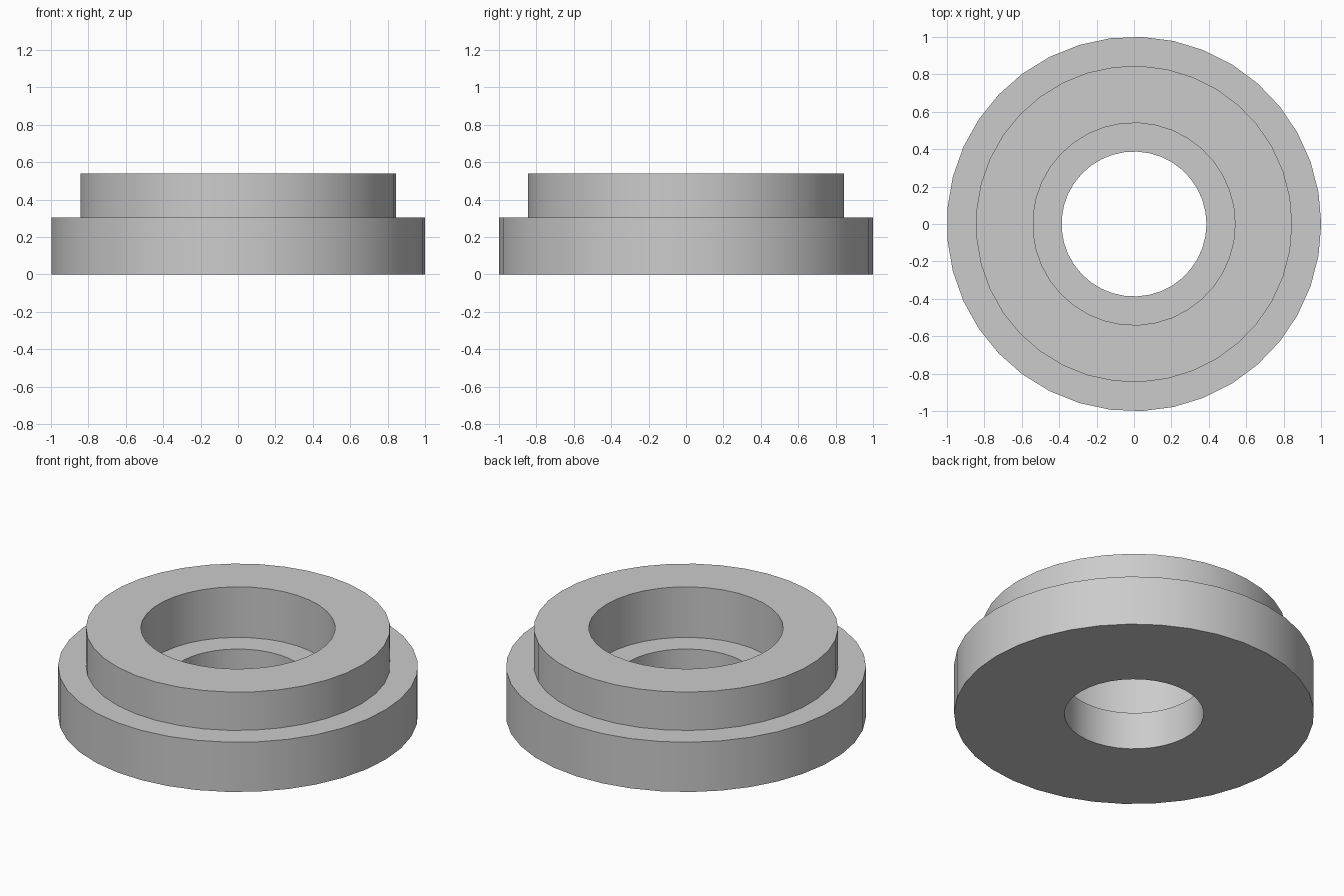
import bpy
import bmesh
import math
from mathutils import Matrix

cube = bpy.data.objects.get("Cube")
if cube:
    bpy.data.objects.remove(cube, do_unlink=True)

SIDES = 37
FLANGE_R, COLLAR_R, COUNTERBORE_R, BORE_R = 1.0, 0.845, 0.54, 0.387
FLANGE_Z, COLLAR_Z, LEDGE_Z = 0.305, 0.54, 0.23

grey = bpy.data.materials.new("plain grey")
grey.use_nodes = True
colour = (0.6, 0.6, 0.6, 1)
grey.diffuse_color = colour
grey.node_tree.nodes["Principled BSDF"].inputs["Base Color"].default_value = colour

# Closed cross-section: flange, raised collar, counterbore, through bore
profile = [
    (BORE_R, 0), (FLANGE_R, 0),
    (FLANGE_R, FLANGE_Z), (COLLAR_R, FLANGE_Z),
    (COLLAR_R, COLLAR_Z), (COUNTERBORE_R, COLLAR_Z),
    (COUNTERBORE_R, LEDGE_Z), (BORE_R, LEDGE_Z),
]

# Turn the cross-section around the vertical axis
bm = bmesh.new()
rings = []
for i in range(SIDES):
    turn = Matrix.Rotation(math.tau * i / SIDES, 3, 'Z')
    rings.append([bm.verts.new(turn @ bm.verts.new((r, 0, z)).co) for r, z in profile])
bmesh.ops.delete(bm, geom=[v for v in bm.verts if v not in {w for ring in rings for w in ring}], context='VERTS')
for i, ring in enumerate(rings):
    following = rings[(i + 1) % SIDES]
    for j in range(len(profile)):
        k = (j + 1) % len(profile)
        bm.faces.new((ring[j], following[j], following[k], ring[k]))
bmesh.ops.recalc_face_normals(bm, faces=bm.faces)

mesh = bpy.data.meshes.new("stepped_flange_ring")
bm.to_mesh(mesh)
bm.free()
mesh.materials.append(grey)
ring_object = bpy.data.objects.new("stepped_flange_ring", mesh)
bpy.context.collection.objects.link(ring_object)

# Smooth curved walls with crisp rims
bpy.ops.object.select_all(action='DESELECT')
ring_object.select_set(True)
bpy.context.view_layer.objects.active = ring_object
bpy.ops.object.shade_smooth_by_angle(angle=math.radians(30))
